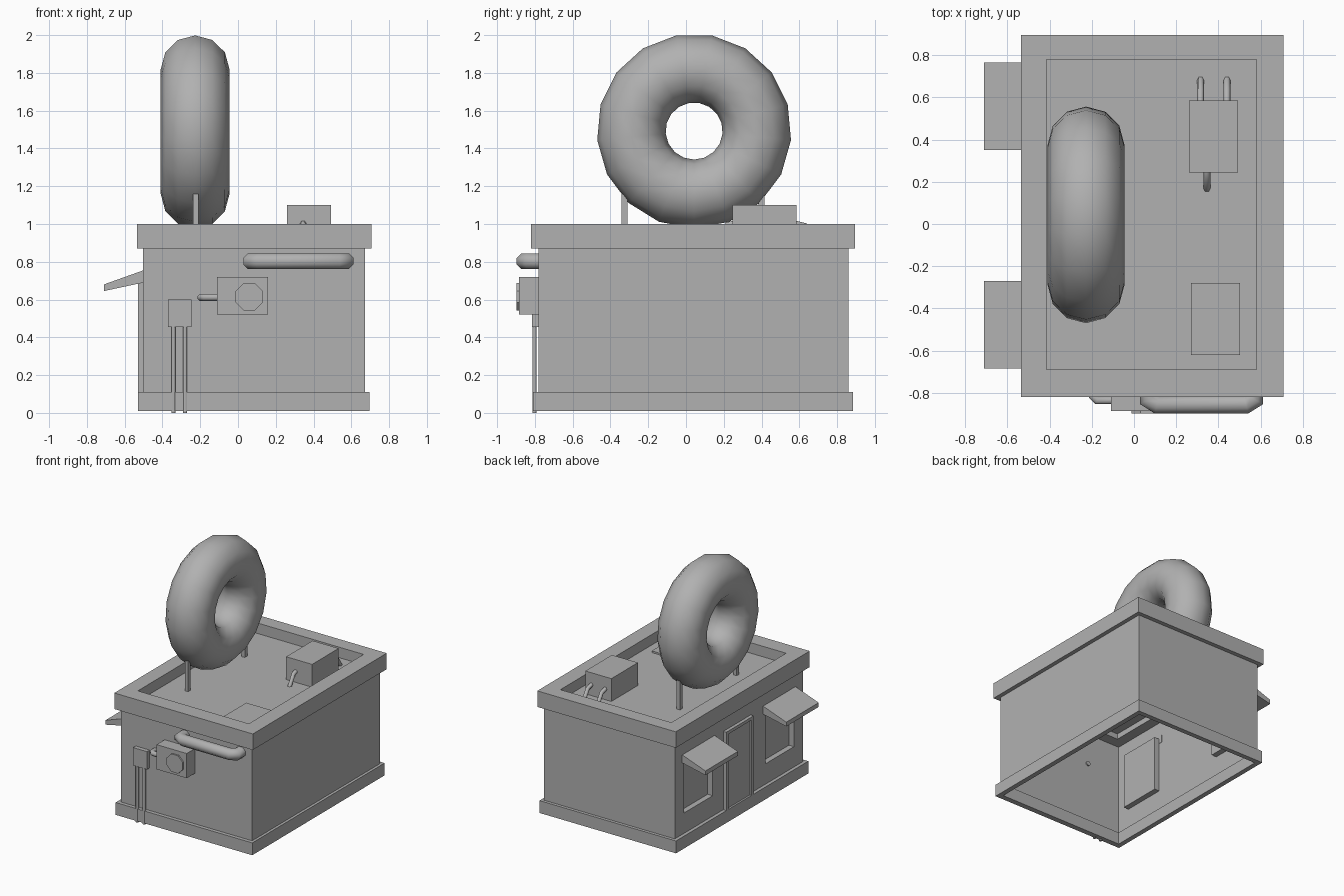
import bpy, bmesh, math
from mathutils import Vector

if "Cube" in bpy.data.objects:
    bpy.data.objects.remove(bpy.data.objects["Cube"])

# Mid grey shared by every part
grey = bpy.data.materials.new("mid_grey")
grey.diffuse_color = (0.44, 0.44, 0.44, 1)
grey.use_nodes = True
grey.node_tree.nodes["Principled BSDF"].inputs["Base Color"].default_value = grey.diffuse_color


def finish(name, bm, smooth=False):
    me = bpy.data.meshes.new(name)
    bm.to_mesh(me)
    bm.free()
    me.materials.append(grey)
    ob = bpy.data.objects.new(name, me)
    bpy.context.collection.objects.link(ob)
    if smooth:
        for p in me.polygons:
            p.use_smooth = True
        me.set_sharp_from_angle(angle=math.radians(62))
    return ob


def box(name, x, y, z):
    bm = bmesh.new()
    bmesh.ops.create_cube(bm, size=1)
    for v in bm.verts:
        v.co = [r[0] + (c + 0.5) * (r[1] - r[0]) for c, r in zip(v.co, (x, y, z))]
    return finish(name, bm)


def ring(name, outer, inner, z0, z1):
    """Rectangular frame; rectangles are (x0, y0, x1, y1)."""
    bm = bmesh.new()
    loops = []
    for (x0, y0, x1, y1), z in ((outer, z0), (outer, z1), (inner, z1), (inner, z0)):
        loops.append([bm.verts.new((x, y, z)) for x, y in
                      ((x0, y0), (x1, y0), (x1, y1), (x0, y1))])
    for k in range(4):
        a, b = loops[k], loops[(k + 1) % 4]
        for i in range(4):
            j = (i + 1) % 4
            bm.faces.new((a[i], a[j], b[j], b[i]))
    return finish(name, bm)


def pipe(name, pts, radius, sides, normal, smooth=True):
    """Mitred sweep along a path lying in the plane with this normal."""
    pts, n = [Vector(p) for p in pts], Vector(normal)
    bm = bmesh.new()
    rings = []
    for i, p in enumerate(pts):
        d0 = (p - pts[max(i - 1, 0)]).normalized()
        d1 = (pts[min(i + 1, len(pts) - 1)] - p).normalized()
        t = (d0 + d1).normalized()
        u = t.cross(n) / max(t.dot(d1 if d1.length else d0), 0.5)
        rings.append([bm.verts.new(p + radius * (u * math.cos(a) + n * math.sin(a)))
                      for a in [2 * math.pi * (k + 0.5) / sides for k in range(sides)]])
    for a, b in zip(rings, rings[1:]):
        for k in range(sides):
            bm.faces.new((a[k], a[(k + 1) % sides], b[(k + 1) % sides], b[k]))
    bm.faces.new(rings[0])
    bm.faces.new(rings[-1])
    bmesh.ops.recalc_face_normals(bm, faces=bm.faces)
    return finish(name, bm, smooth)


# Hollow wall shell with two recessed shop windows on the -x side
X0, X1, Y0, Y1, ZB, ZT = -0.502, 0.673, -0.78, 0.86, 0.05, 0.9
bm = bmesh.new()
for a, b in (((X0, Y0), (X1, Y0)), ((X1, Y0), (X1, Y1)), ((X1, Y1), (X0, Y1))):
    bm.faces.new([bm.verts.new(c) for c in
                  ((*a, ZB), (*b, ZB), (*b, ZT), (*a, ZT))])
ys = [Y0, -0.665, -0.30, 0.375, 0.74, Y1]
zs = [ZB, 0.275, 0.73, ZT]
grid = [[bm.verts.new((X0, y, z)) for z in zs] for y in ys]
for i in range(5):
    for j in range(3):
        q = [grid[i + 1][j], grid[i][j], grid[i][j + 1], grid[i + 1][j + 1]]
        if j == 1 and i in (1, 3):
            back = [bm.verts.new(v.co + Vector((0.045, 0, 0))) for v in q]
            bm.faces.new(back)
            for k in range(4):
                m = (k + 1) % 4
                bm.faces.new((q[k], q[m], back[m], back[k]))
        else:
            bm.faces.new(q)
bmesh.ops.remove_doubles(bm, verts=bm.verts, dist=0.0001)
finish("walls", bm)

# Base trim, parapet and roof deck
ring("base_trim", (-0.53, -0.81, 0.695, 0.885), (-0.49, -0.765, 0.655, 0.845), 0.01, 0.11)
inner = (-0.415, -0.69, 0.58, 0.78)
ring("parapet", (-0.535, -0.82, 0.707, 0.895), inner, 0.87, 1.0)
bm = bmesh.new()
bm.faces.new([bm.verts.new((inner[a], inner[b], 0.915)) for a, b in
              ((0, 1), (2, 1), (2, 3), (0, 3))])
finish("roof_deck", bm)
box("roof_hatch", (0.27, 0.503), (-0.62, -0.28), (0.916, 0.93))

# Door and its raised frame
box("door", (-0.515, -0.503), (-0.09, 0.22), (0.11, 0.73))
for label, y, z in (("left", (0.215, 0.24), (0.11, 0.745)),
                    ("right", (-0.11, -0.085), (0.11, 0.745)),
                    ("top", (-0.085, 0.215), (0.72, 0.745))):
    box("door_frame_" + label, (-0.53, -0.503), y, z)

# Sloping awnings over the windows
for label, ya, yb in (("front", -0.685, -0.27), ("back", 0.35, 0.765)):
    bm = bmesh.new()
    prof = ((-0.50, 0.755), (-0.71, 0.68), (-0.71, 0.645), (-0.50, 0.69))
    f = bm.faces.new([bm.verts.new((x, ya, z)) for x, z in prof])
    ext = bmesh.ops.extrude_face_region(bm, geom=[f], use_keep_orig=True)
    for v in ext["geom"]:
        if isinstance(v, bmesh.types.BMVert):
            v.co.y = yb
    bmesh.ops.recalc_face_normals(bm, faces=bm.faces)
    finish("awning_" + label, bm)

# Giant ring doughnut on two posts
bpy.ops.mesh.primitive_torus_add(major_segments=17, minor_segments=12, major_radius=0.333,
                                 minor_radius=0.182, location=(-0.227, 0.043, 1.492),
                                 rotation=(0, math.pi / 2, 0))
donut = bpy.context.object
donut.name = "rooftop_doughnut"
donut.data.materials.append(grey)
for p in donut.data.polygons:
    p.use_smooth = True
for label, y in (("front", -0.325), ("back", 0.40)):
    box("sign_post_" + label, (-0.238, -0.208), (y - 0.016, y + 0.016), (0.91, 1.16))

# Rooftop unit with bent pipes
box("roof_unit", (0.26, 0.493), (0.245, 0.585), (0.91, 1.10))
for i, x in enumerate((0.315, 0.44)):
    pipe(f"roof_unit_pipe_{i + 1}",
         ((x, 0.57, 1.005), (x, 0.63, 0.99), (x, 0.685, 0.905)), 0.017, 6, (1, 0, 0))
pipe("roof_unit_pipe_3",
     ((0.345, 0.26, 1.005), (0.345, 0.22, 0.995), (0.345, 0.165, 0.905)), 0.017, 6, (1, 0, 0))

# Wall fan unit with octagonal grille and side pipe
box("fan_unit", (-0.11, 0.16), (-0.885, -0.781), (0.52, 0.72))
pipe("fan_grille", ((0.06, -0.88, 0.615), (0.06, -0.897, 0.615)), 0.078, 8, (0, 0, 1), False)
pipe("fan_pipe", ((-0.195, -0.77, 0.612), (-0.195, -0.815, 0.612),
                  (-0.175, -0.835, 0.612), (-0.10, -0.835, 0.612)), 0.02, 8, (0, 0, 1))

# Electrical box with conduits to the ground
box("electrical_box", (-0.37, -0.245), (-0.815, -0.781), (0.455, 0.60))
for i, x in enumerate((-0.342, -0.28)):
    pipe(f"conduit_{i + 1}", ((x, -0.802, 0), (x, -0.802, 0.47)), 0.012, 8, (0, 1, 0))

# Thick bracket-shaped duct near the top of the wall
pipe("wall_duct", ((0.07, -0.77, 0.803), (0.07, -0.83, 0.803), (0.11, -0.855, 0.803),
                   (0.53, -0.855, 0.803), (0.57, -0.83, 0.803), (0.57, -0.77, 0.803)),
     0.045, 8, (0, 0, 1))
